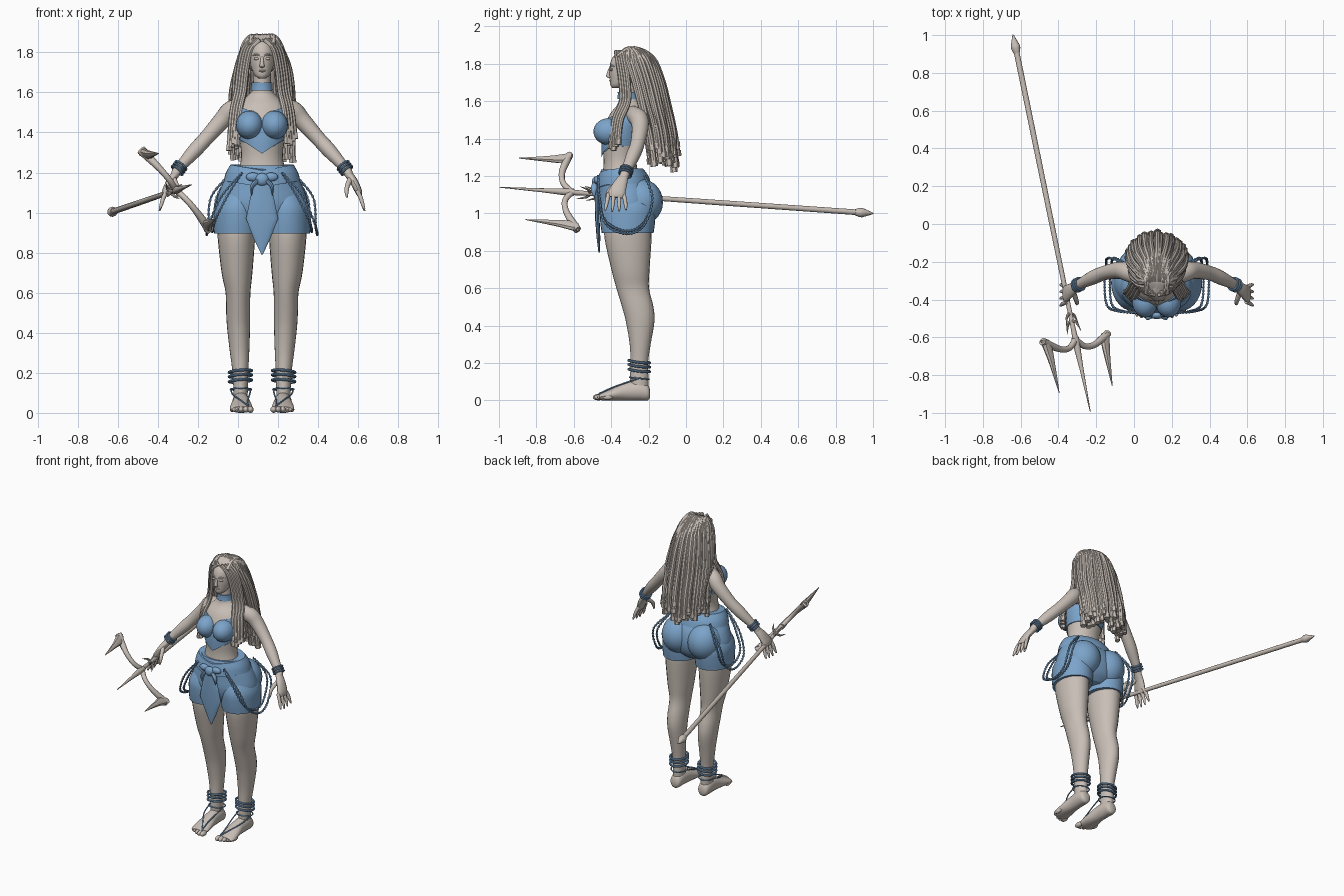
import bpy, bmesh, math, random
from mathutils import Vector, Matrix

random.seed(7)
old = bpy.data.objects.get("Cube")
if old:
    bpy.data.objects.remove(old, do_unlink=True)

X, Y, Z = Vector((1, 0, 0)), Vector((0, 1, 0)), Vector((0, 0, 1))
LEVEL, UPRIGHT = (X, Y), (X, Z)          # fixed cross-section planes
BODY = Matrix.Translation((.12, 0, 0))   # body midline
parts = []


def material(name, color):
    mat = bpy.data.materials.new(name)
    mat.use_nodes = True
    mat.diffuse_color = color
    mat.node_tree.nodes["Principled BSDF"].inputs["Base Color"].default_value = color
    return mat


SKIN = material("warm taupe", (.58, .52, .47, 1))
BLUE = material("soft blue", (.2, .37, .59, 1))


def finish(name, bm, mat, mirror, place):
    bmesh.ops.recalc_face_normals(bm, faces=bm.faces)
    mesh = bpy.data.meshes.new(name)
    bm.to_mesh(mesh)
    bm.free()
    mesh.materials.append(mat)
    obj = bpy.data.objects.new(name, mesh)
    bpy.context.scene.collection.objects.link(obj)
    obj.matrix_world = place
    if mirror:
        obj.modifiers.new("Mirror", "MIRROR").use_mirror_merge = False
    parts.append(obj)
    return obj


def sample(rows, steps):
    """Smooth interpolation through rows of numbers."""
    out = []
    for i in range(len(rows) - 1):
        p, q = rows[i], rows[i + 1]
        o, r = rows[max(i - 1, 0)], rows[min(i + 2, len(rows) - 1)]
        for k in range(steps):
            t = k / steps
            out.append([b + .5 * t * (c - a + t * (2*a - 5*b + 4*c - d + t * (3*(b - c) + d - a)))
                        for a, b, c, d in zip(o, p, q, r)])
    return out + [list(rows[-1])]


def loft(name, strips, mat, axes=None, ref=X, sides=16, steps=4, mirror=False, place=BODY):
    """Skin ellipses; each row is x, y, z and two radii."""
    bm = bmesh.new()
    for strip in strips:
        rows = sample(strip, steps)
        centers = [Vector(r[:3]) for r in rows]
        rings = []
        for i, r in enumerate(rows):
            if axes:
                a, b = axes
            else:
                t = centers[min(i + 1, len(rows) - 1)] - centers[max(i - 1, 0)]
                a = t.cross(ref).normalized()
                b = t.cross(a).normalized()
            ring = []
            for k in range(sides):
                w = math.tau * k / sides
                ring.append(bm.verts.new(centers[i] + a * math.cos(w) * max(r[3], .001)
                                         + b * math.sin(w) * max(r[4], .001)))
            rings.append(ring)
        for lo, hi in zip(rings, rings[1:]):
            for k in range(sides):
                n = (k + 1) % sides
                bm.faces.new((lo[k], lo[n], hi[n], hi[k]))
        bm.faces.new(rings[0])
        bm.faces.new(rings[-1])
    return finish(name, bm, mat, mirror, place)


def balls(name, items, mat, mirror=False):
    """Ellipsoids given as (center, radii) pairs."""
    bm = bmesh.new()
    for center, radii in items:
        m = Matrix.Translation(center) @ Matrix.Diagonal((*radii, 1))
        bmesh.ops.create_uvsphere(bm, u_segments=20, v_segments=14, radius=1, matrix=m)
    return finish(name, bm, mat, mirror, BODY)


def hoop(name, centers, normal, radius, tube, mirror=True):
    """Stacked bangles around a shared axis."""
    n = Vector(normal).normalized()
    a = n.cross(Y).normalized()
    b = n.cross(a)
    strips = []
    for c in centers:
        pts = [Vector(c) + radius * (a * math.cos(w) + b * math.sin(w))
               for w in (math.tau * k / 16 for k in range(17))]
        strips.append([(*p, tube, tube) for p in pts])
    loft(name, strips, BLUE, ref=n, sides=8, steps=2, mirror=mirror)


def droop(obj, low, high, amount, width):
    """Pull the front of a band down into a point."""
    for v in obj.data.vertices:
        if v.co.y < -.36 and low < v.co.z < high:
            v.co.z -= amount * max(0, 1 - abs(v.co.x) / width)


# Torso, neck and head
loft("torso", [[(0, -.34, 1.14, .14, .12), (0, -.35, 1.22, .115, .095), (0, -.352, 1.28, .104, .088),
                (0, -.347, 1.35, .11, .097), (0, -.335, 1.45, .13, .105), (0, -.315, 1.53, .122, .092),
                (0, -.3, 1.58, .075, .068), (0, -.31, 1.62, .046, .048), (0, -.315, 1.72, .043, .045)]],
     SKIN, LEVEL, sides=32)
loft("head", [[(0, -.375, 1.67, .016, .018), (0, -.362, 1.685, .036, .042), (0, -.338, 1.72, .053, .07),
               (0, -.32, 1.76, .063, .09), (0, -.308, 1.81, .066, .095), (0, -.3, 1.85, .052, .078),
               (0, -.3, 1.88, .01, .015)]], SKIN, LEVEL, sides=28)
loft("nose", [[(0, -.404, 1.78, .006, .007), (0, -.415, 1.745, .01, .01), (0, -.412, 1.73, .013, .013),
               (0, -.4, 1.722, .006, .006)]], SKIN, LEVEL, sides=12)
balls("lips", [((0, -.401, 1.708), (.019, .01, .005)), ((0, -.397, 1.699), (.016, .01, .006))], SKIN)
balls("eyes", [((.027, -.398, 1.768), (.014, .01, .007))], SKIN, True)
loft("brows", [[(.01, -.405, 1.782, .004, .004), (.03, -.4, 1.79, .005, .005), (.048, -.38, 1.783, .002, .002)]],
     SKIN, ref=Z, sides=8, mirror=True)
loft("choker", [[(0, -.31, 1.61, .054, .057), (0, -.31, 1.63, .052, .055), (0, -.31, 1.65, .052, .055)]],
     BLUE, LEVEL, sides=28)

# Arms and hands
loft("arms", [[(.07, -.285, 1.53, .045, .05), (.15, -.255, 1.51, .05, .05), (.2, -.245, 1.46, .044, .045),
               (.28, -.26, 1.37, .037, .038), (.34, -.285, 1.305, .036, .037),
               (.42, -.325, 1.215, .023, .025), (.435, -.335, 1.19, .02, .026)]],
     SKIN, ref=Y, sides=20, mirror=True)
loft("palms", [[(.425, -.33, 1.2, .02, .024), (.455, -.35, 1.16, .02, .036), (.48, -.37, 1.11, .018, .045),
                (.487, -.375, 1.085, .012, .04)]], SKIN, ref=Y, mirror=True)
fingers = []
for i in range(4):
    y, tip = -.412 + i * .025, 1.005 + .008 * abs(i - 1.4)
    fingers.append([(.475, y, 1.11, .011, .011), (.492, y - .008 + .006 * i, 1.075, .011, .011),
                    (.503, y - .015 + .01 * i, 1.04, .009, .009), (.512, y - .02 + .012 * i, tip, .004, .004)])
fingers.append([(.44, -.365, 1.165, .014, .014), (.425, -.405, 1.13, .012, .012),
                (.422, -.42, 1.1, .01, .01), (.424, -.425, 1.075, .004, .004)])
loft("fingers", fingers, SKIN, sides=10, mirror=True)
hoop("bracelets", [(.405 + k * .009, -.317 - k * .004, 1.235 - k * .012) for k in range(3)],
     (.6, -.27, -.75), .033, .006)

# Legs and feet
loft("legs", [[(.128, -.31, .97, .095, .125), (.128, -.31, .87, .093, .126), (.125, -.297, .7, .077, .102),
               (.12, -.285, .6, .062, .087), (.119, -.258, .5, .06, .084), (.117, -.245, .42, .057, .076),
               (.112, -.245, .3, .048, .056), (.108, -.25, .2, .039, .047), (.107, -.25, .12, .036, .049),
               (.106, -.25, .05, .034, .048)]], SKIN, LEVEL, sides=24, mirror=True)
loft("feet", [[(.106, -.192, .035, .018, .018), (.106, -.205, .042, .036, .042), (.106, -.25, .052, .042, .052),
               (.104, -.32, .048, .044, .048), (.104, -.39, .033, .054, .033), (.104, -.445, .021, .056, .021),
               (.104, -.465, .018, .045, .014)]], SKIN, UPRIGHT, sides=20, mirror=True)
balls("toes", [((.058 + i * .023, -.468 + .004 * i * (i - 1), .017), (.016 - .0012 * i, .03, .017 - .001 * i))
               for i in range(5)], SKIN, True)
hoop("anklets", [(.108, -.25, z) for z in (.16, .185, .207)], (.08, .12, 1), .057, .007)
hoop("sandal_cord", [(.106, -.25, .118)], (0, .1, 1), .052, .004)
loft("sandal_straps", [[(s * .05 + .106, -.25, .118, .004, .004), (s * .042 + .104, -.33, .092, .004, .004),
                        (s * .02 + .09, -.4, .066, .004, .004), (.07, -.465, .036, .004, .004)]
                       for s in (-1, 1)], BLUE, sides=8, mirror=True)

# Bodice
bodice = loft("bodice", [[(0, -.346, 1.36, .117, .105), (0, -.34, 1.42, .13, .111),
                          (0, -.33, 1.48, .136, .107), (0, -.322, 1.52, .13, .1)]], BLUE, LEVEL, sides=40)
droop(bodice, 1.3, 1.41, .065, .1)
droop(bodice, 1.47, 1.6, .03, .09)
balls("bust_cups", [((.062, -.413, 1.437), (.068, .082, .072))], BLUE, True)

# Shorts, belt and front flap
loft("shorts_hips", [[(0, -.345, 1.235, .14, .108), (0, -.338, 1.19, .172, .128), (0, -.318, 1.12, .208, .15),
                      (0, -.312, 1.04, .228, .156), (0, -.31, .97, .2, .135), (0, -.31, .925, .1, .09)]],
     BLUE, LEVEL, sides=36)
loft("shorts_legs", [[(.11, -.312, 1.1, .09, .12), (.122, -.312, 1.03, .114, .147), (.124, -.312, .96, .117, .147),
                      (.124, -.312, .895, .116, .139)]], BLUE, LEVEL, sides=28, mirror=True)
balls("shorts_seat", [((.098, -.245, 1.06), (.112, .122, .125))], BLUE, True)
belt = loft("belt", [[(0, -.333, 1.155, .192, .147), (0, -.338, 1.2, .18, .137), (0, -.347, 1.24, .157, .117)]],
            BLUE, LEVEL, sides=40)
droop(belt, 1, 1.3, .03, .16)
balls("belt_knot", [((0, -.482, 1.165), (.035, .022, .032)), ((.045, -.475, 1.178), (.035, .018, .022)),
                    ((-.045, -.475, 1.178), (.035, .018, .022))], BLUE)
loft("knot_tails", [[(.02, -.485, 1.16, .014, .01), (.05, -.493, 1.13, .016, .01), (.052, -.49, 1.085, .002, .002)]],
     BLUE, sides=10, mirror=True)
loft("front_flap", [[(0, -.476, 1.16, .035, .012), (0, -.476, 1.07, .06, .012), (0, -.474, .97, .08, .012),
                     (0, -.468, .87, .042, .01), (0, -.464, .79, .003, .004)]],
     BLUE, LEVEL, steps=1, mirror=False)

# Beaded chains hanging at each hip
chains = []
for out, drop in ((0, 0), (.028, .015)):
    path = [(.1, -.47, 1.2), (.175 + out, -.462, 1.08), (.235 + out, -.43, .96 - drop), (.248 + out, -.32, .905 - drop),
            (.24 + out, -.225, .95 - drop), (.225 + out, -.18, 1.08), (.15, -.22, 1.2)]
    chains.append([(*p, r, r) for p, r in zip(sample(path, 14), [.008, .004] * 60)])
loft("hip_chains", chains, BLUE, sides=6, steps=1, mirror=True)

# Locks of hair, sweeping from the forehead over the crown and down the back
balls("hair_cap", [((0, -.28, 1.785), (.084, .104, .098))], SKIN)
locks, cuffs = [], []


def add_lock(points, radius):
    locks.append([(*p, radius * (.8 if i == 0 else 1), radius) for i, p in enumerate(points)])
    end, before = Vector(points[-1]), Vector(points[-2])
    d = (end - before).normalized()
    for back in [0] + ([random.uniform(.04, .09)] if random.random() < .5 else []):
        c = end - d * back
        cuffs.append([(*(c + d * k), radius * 1.3, radius * 1.3) for k in (-.018, .012)])


SHELLS = ((1.83, .092, .11, -.29), (1.7, .132, .13, -.255), (1.55, .15, .13, -.222),
          (1.4, .152, .127, -.188), (1.26, .15, .12, -.17))
for scale, count in ((1, 23), (.86, 15), (.65, 11)):
    for i in range(count):
        w = math.radians(-105 + 210 * (i + random.uniform(.2, .8)) / count)
        s, c = math.sin(w), math.cos(w)
        points = [(.055 * s, -.365 + .02 * c, 1.855 - .015 * abs(s)), (.055 * s, -.305 + .03 * c, 1.878)]
        short = random.uniform(-.03, .07) + .03 * abs(s)
        for k, (z, rx, ry, cy) in enumerate(SHELLS):
            f = scale + random.uniform(-.05, .05) if k else 1
            points.append((rx * s * f, cy + ry * c * f, z + short * k / 4))
        add_lock(points, random.uniform(.012, .016))
for side in (-1, 1):
    for k in range(4):
        g = k * .013
        add_lock([(side * (.012 + g), -.375 + g, 1.865), (side * (.055 + g), -.365 + g, 1.815),
                  (side * (.076 + g), -.35 + g, 1.72), (side * (.09 + g), -.345 + g, 1.6),
                  (side * (.112 + g), -.385 + g, 1.5), (side * (.125 + g), -.4 + g, 1.35 + random.uniform(-.03, .06))],
                 .013)
loft("hair_locks", locks, SKIN, sides=8, steps=4)
loft("hair_cuffs", cuffs, SKIN, sides=6, steps=1)

# Trident, built along its own axis with the fork centre as origin
axis = Vector((.41, -2, .14)).normalized()
wide = Vector((-.167, -.02, .195))
wide = (wide - axis * wide.dot(axis)).normalized()
flat = axis.cross(wide)
TRIDENT = Matrix.Translation((-.308, -.62, 1.113)) @ Matrix((wide, flat, axis)).transposed().to_4x4()


def weapon(name, strips, **options):
    loft(name, strips, SKIN, place=TRIDENT, **options)


weapon("trident_shaft", [[(0, 0, z, r, r) for z, r in ((-1.58, .015), (-.8, .014), (-.1, .012), (.02, .016))]],
       axes=LEVEL, steps=1)
weapon("trident_butt", [[(0, 0, z, r, r) for z, r in ((-1.66, .003), (-1.6, .025), (-1.585, .025), (-1.56, .017))]],
       axes=LEVEL, steps=1, sides=10)
weapon("trident_spike", [[(0, 0, z, r, r) for z, r in ((-.02, .02), (.04, .018), (.15, .011), (.385, .002))]],
       axes=LEVEL, steps=2, sides=10)
weapon("trident_arms", [[(0, 0, -.01, .018, .016), (.06, 0, .032, .016, .015), (.13, 0, .034, .017, .016),
                         (.2, 0, .01, .02, .02), (.265, 0, -.02, .02, .024)]], ref=Y, sides=10, mirror=True)
weapon("trident_prongs", [[(.25, 0, -.025, .022, .024), (.235, 0, .02, .03, .018), (.226, 0, .1, .018, .014),
                           (.217, 0, .262, .002, .002)]], axes=LEVEL, steps=3, sides=8, mirror=True)
weapon("trident_thorns", [[(d.x * k, d.y * k, b + f, r, r) for k, f, r in ((0, 0, .009), (.03, .015, .007), (.05, .065, .001))]
                          for b, d in ((-.15, X), (-.11, Y), (-.11, -Y), (-.15, -X))],
       ref=Vector((1, -1, 0)), sides=8)

# Smooth shading with crisp edges
bpy.ops.object.select_all(action="DESELECT")
for obj in parts:
    obj.select_set(True)
bpy.context.view_layer.objects.active = parts[0]
bpy.ops.object.shade_smooth_by_angle(angle=math.radians(40))
